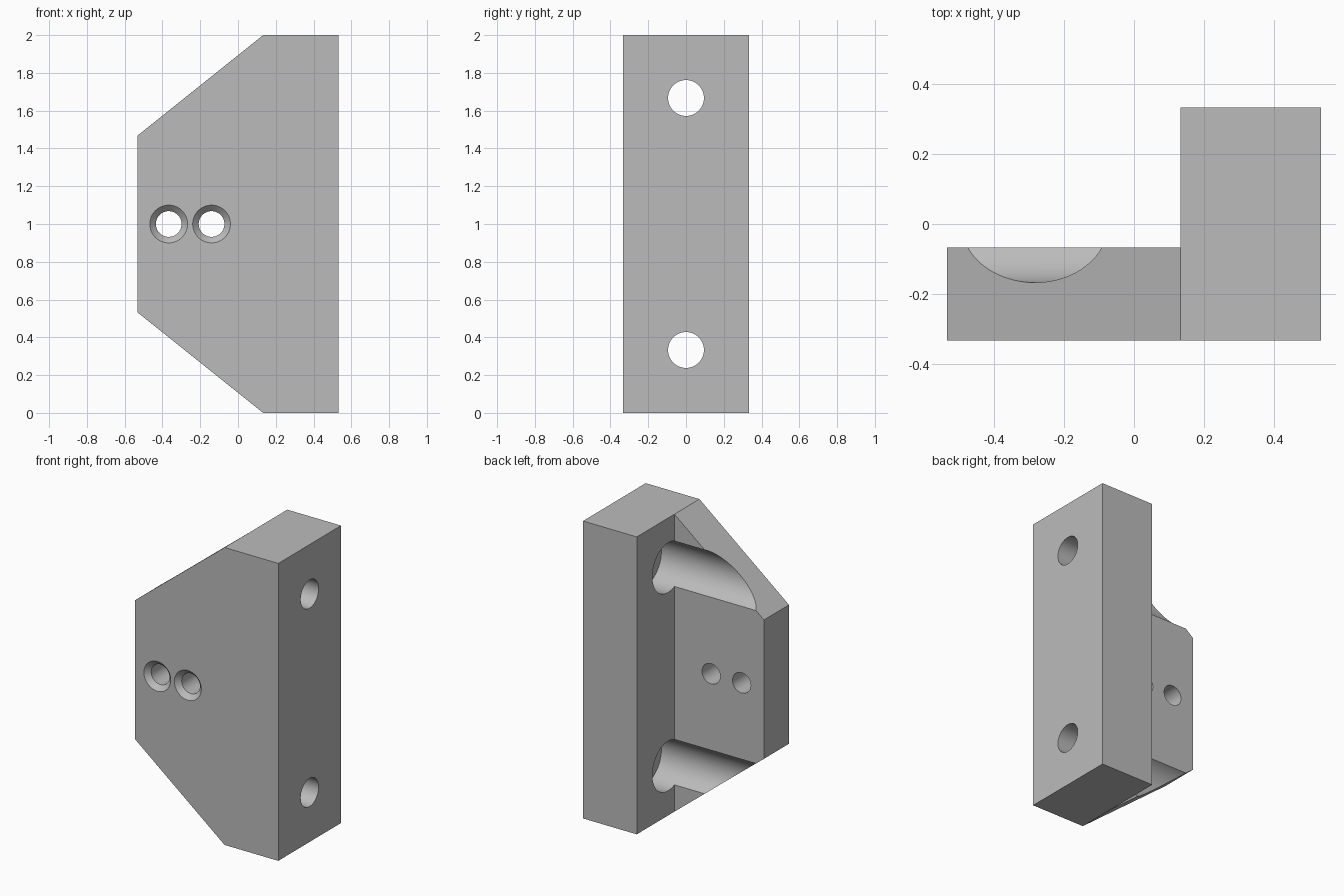
import bpy, bmesh, math
from mathutils import Matrix

cube = bpy.data.objects.get("Cube")
if cube:
    bpy.data.objects.remove(cube, do_unlink=True)

grey = bpy.data.materials.new("plain grey")
grey.use_nodes = True
colour = (0.5, 0.5, 0.5, 1)
grey.diffuse_color = colour
grey.node_tree.nodes["Principled BSDF"].inputs["Base Color"].default_value = colour


def make_object(name, bm):
    bmesh.ops.recalc_face_normals(bm, faces=bm.faces)
    mesh = bpy.data.meshes.new(name)
    bm.to_mesh(mesh)
    bm.free()
    mesh.materials.append(grey)
    obj = bpy.data.objects.new(name, mesh)
    bpy.context.collection.objects.link(obj)
    return obj


def prism(name, outline, y0, y1):
    """Extrude an x-z outline from y0 to y1."""
    bm = bmesh.new()
    face = bm.faces.new([bm.verts.new((x, y0, z)) for x, z in outline])
    out = bmesh.ops.extrude_face_region(bm, geom=[face])
    verts = [v for v in out["geom"] if isinstance(v, bmesh.types.BMVert)]
    bmesh.ops.translate(bm, verts=verts, vec=(0, y1 - y0, 0))
    return make_object(name, bm)


def cutter(name, axis, start, end, r0, r1, a, b):
    """Round cutter along x (a=y, b=z) or along y (a=x, b=z)."""
    bm = bmesh.new()
    bmesh.ops.create_cone(bm, cap_ends=True, segments=64, radius1=r0,
                          radius2=r1, depth=end - start)
    mid = (start + end) / 2
    if axis == "x":
        move = Matrix.Translation((mid, a, b)) @ Matrix.Rotation(math.pi / 2, 4, "Y")
    else:
        move = Matrix.Translation((a, mid, b)) @ Matrix.Rotation(-math.pi / 2, 4, "X")
    bmesh.ops.transform(bm, matrix=move, verts=bm.verts)
    obj = make_object(name, bm)
    obj.hide_render = True
    return obj


def combine(target, other, operation):
    mod = target.modifiers.new(operation.lower(), "BOOLEAN")
    mod.operation, mod.solver, mod.object = operation, "EXACT", other
    bpy.context.view_layer.objects.active = target
    bpy.ops.object.modifier_apply(modifier=mod.name)
    bpy.data.objects.remove(other, do_unlink=True)


# Upright block joined to the tapered plate
half, depth, step = 0.533, 0.333, 0.133
bracket = prism("bracket", [(step, 0), (half, 0), (half, 2), (step, 2)], -depth, depth)
plate = prism("plate", [(step, 0), (step, 2), (-half, 1.467), (-half, 0.533)],
              -depth, -0.067)
combine(bracket, plate, "UNION")

# Bolt holes through the block, with channels and counterbores behind
for z in (0.333, 1.667):
    combine(bracket, cutter("bolt_hole", "x", 0, 0.7, 0.095, 0.095, 0, z), "DIFFERENCE")
    combine(bracket, cutter("channel", "x", -0.7, step + 0.167, 0.167, 0.167, 0, z),
            "DIFFERENCE")

# Countersunk screw holes through the plate
for x in (-0.367, -0.14):
    combine(bracket, cutter("screw_hole", "y", -0.5, 0, 0.068, 0.068, x, 1), "DIFFERENCE")
    combine(bracket, cutter("countersink", "y", -depth - 0.02, -depth + 0.033,
                            0.12, 0.067, x, 1), "DIFFERENCE")

# Merge flat faces and smooth the round walls
bm = bmesh.new()
bm.from_mesh(bracket.data)
bmesh.ops.remove_doubles(bm, verts=bm.verts, dist=0.0002)
bmesh.ops.dissolve_limit(bm, angle_limit=0.01, verts=bm.verts, edges=bm.edges)
bm.to_mesh(bracket.data)
bm.free()
bpy.ops.object.select_all(action="DESELECT")
bracket.select_set(True)
bpy.context.view_layer.objects.active = bracket
bpy.ops.object.shade_smooth_by_angle(angle=math.radians(30))
